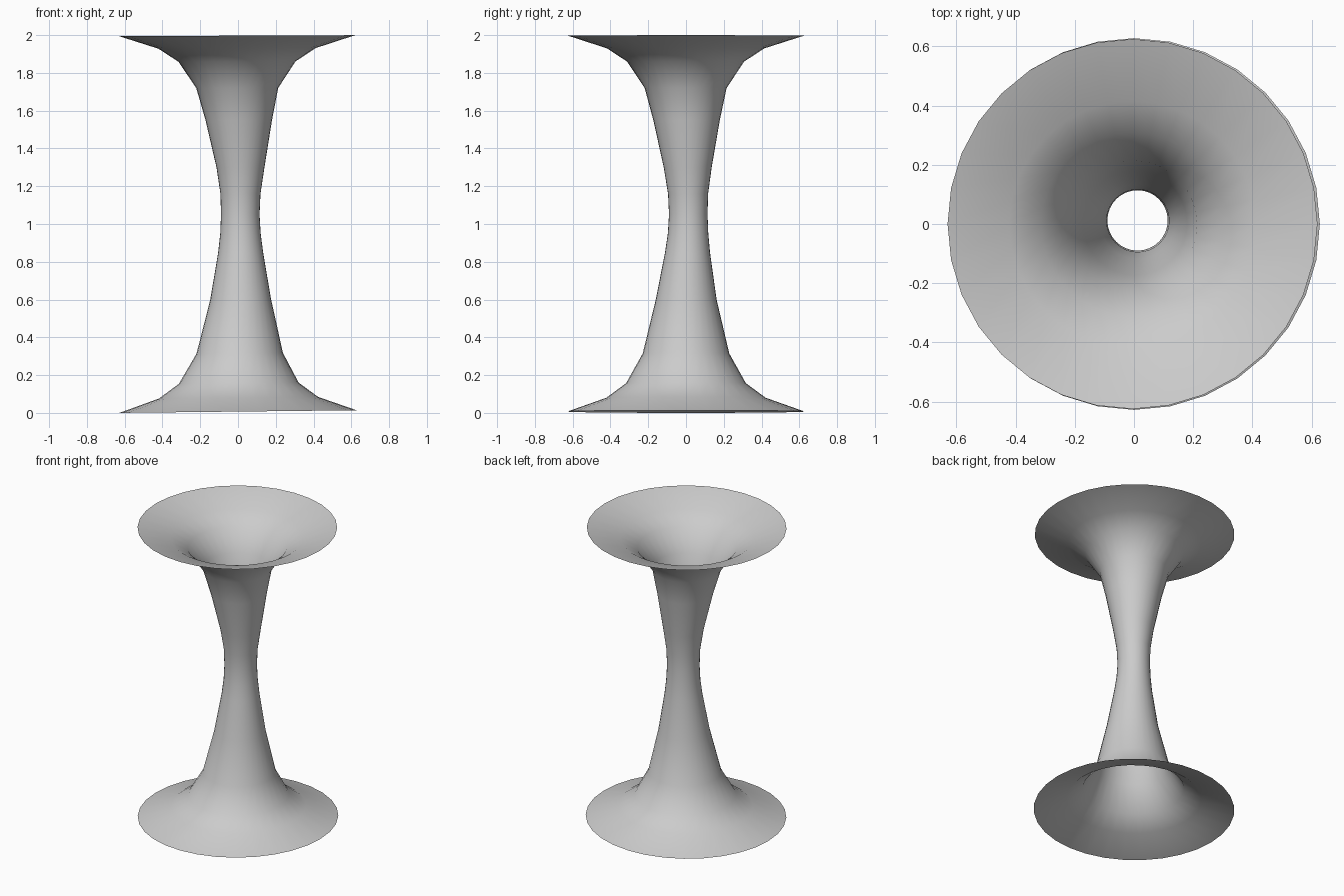
import bpy, bmesh
from math import cos, sin, tau

SEGMENTS = 32

# Profile rings: height, radius, centre x, centre y, tilt along x
RINGS = [
    (0.007, 0.628, 0.000, 0.000, 0.011),
    (0.080, 0.422, 0.003, 0.000, 0.010),
    (0.157, 0.317, 0.004, 0.000, 0.010),
    (0.315, 0.229, 0.009, 0.000, 0.010),
    (0.600, 0.161, 0.014, 0.001, 0.008),
    (0.850, 0.119, 0.014, 0.008, 0.0),
    (0.950, 0.107, 0.013, 0.011, 0.0),
    (1.050, 0.102, 0.012, 0.012, 0.0),
    (1.160, 0.106, 0.013, 0.011, 0.0),
    (1.300, 0.127, 0.013, 0.009, 0.0),
    (1.550, 0.176, 0.004, 0.003, 0.0),
    (1.720, 0.217, -0.004, -0.002, 0.003),
    (1.860, 0.310, -0.005, -0.002, 0.004),
    (1.930, 0.417, -0.005, -0.002, 0.004),
    (1.997, 0.625, -0.005, 0.000, 0.004),
]

# Open, thin-walled flared tube
bm = bmesh.new()
loops = []
for z, r, cx, cy, tilt in RINGS:
    loop = []
    for i in range(SEGMENTS):
        a = tau * i / SEGMENTS
        x, y = r * cos(a), r * sin(a)
        loop.append(bm.verts.new((cx + x, cy + y, z + tilt * x)))
    loops.append(loop)

for low, high in zip(loops, loops[1:]):
    for i in range(SEGMENTS):
        j = (i + 1) % SEGMENTS
        bm.faces.new((low[i], low[j], high[j], high[i])).smooth = True

mesh = bpy.data.meshes.new("flared_tube")
bm.to_mesh(mesh)
bm.free()
tube = bpy.data.objects.new("flared_tube", mesh)
bpy.context.collection.objects.link(tube)
